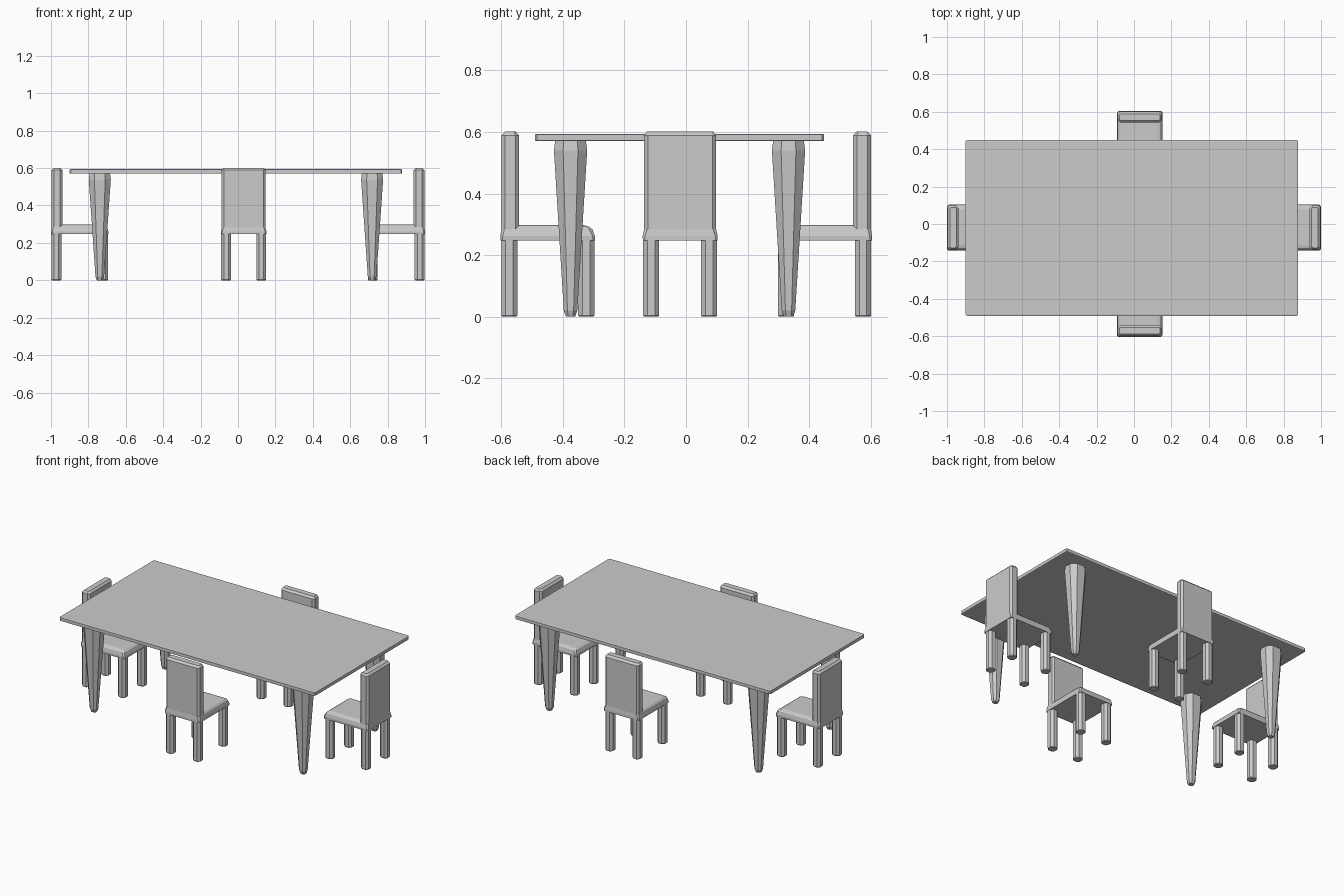
import bpy, bmesh
from math import radians
from mathutils import Matrix

if "Cube" in bpy.data.objects:
    bpy.data.objects.remove(bpy.data.objects["Cube"])


def loft(name, rings, place=Matrix.Identity(4)):
    """Stack chamfered rectangles (x0, x1, y0, y1, z, chamfer) into a solid."""
    bm = bmesh.new()
    loops = []
    for x0, x1, y0, y1, z, c in rings:
        outline = [(x0 + c, y0), (x1 - c, y0), (x1, y0 + c), (x1, y1 - c),
                   (x1 - c, y1), (x0 + c, y1), (x0, y1 - c), (x0, y0 + c)]
        loops.append([bm.verts.new((x, y, z)) for x, y in outline])
    for low, high in zip(loops, loops[1:]):
        for i in range(8):
            j = (i + 1) % 8
            bm.faces.new((low[i], low[j], high[j], high[i]))
    bm.faces.new(loops[0][::-1])
    bm.faces.new(loops[-1])
    mesh = bpy.data.meshes.new(name)
    bm.to_mesh(mesh)
    bm.free()
    obj = bpy.data.objects.new(name, mesh)
    obj.matrix_world = place
    bpy.context.collection.objects.link(obj)
    return obj


def centred(x, y, hx, hy, z, c):
    return (x - hx, x + hx, y - hy, y + hy, z, c)


# Table top
cx, cy = -0.011, -0.021
loft("table_top", [
    centred(cx, cy, 0.882, 0.463, 0.570, 0.005),
    centred(cx, cy, 0.889, 0.470, 0.572, 0.007),
    centred(cx, cy, 0.889, 0.470, 0.592, 0.007),
    centred(cx, cy, 0.882, 0.463, 0.594, 0.005)])

# Tapered table legs
for side, x in (("left", -0.739), ("right", 0.717)):
    for end, y in (("front", -0.375), ("back", 0.333)):
        loft(f"table_leg_{end}_{side}", [
            centred(x, y, 0.016, 0.015, 0.000, 0.008),
            centred(x, y, 0.023, 0.022, 0.020, 0.012),
            centred(x, y, 0.059, 0.054, 0.540, 0.030),
            centred(x, y, 0.055, 0.050, 0.571, 0.028)])


def chair(label, x, y, angle):
    """Chair with its back along local y = 0 and its seat towards +y."""
    place = Matrix.Translation((x, y, 0)) @ Matrix.Rotation(radians(angle), 4, 'Z')
    # Seat with rounded upper edge
    loft(f"{label}_seat", [
        (-0.121, 0.121, 0.000, 0.307, 0.248, 0.006),
        (-0.122, 0.122, 0.000, 0.307, 0.262, 0.008),
        (-0.117, 0.117, 0.003, 0.299, 0.284, 0.010),
        (-0.108, 0.108, 0.010, 0.285, 0.294, 0.010),
        (-0.096, 0.096, 0.020, 0.270, 0.297, 0.010)], place)
    # Backrest with chamfered top
    loft(f"{label}_backrest", [
        (-0.117, 0.117, 0.003, 0.061, 0.252, 0.012),
        (-0.117, 0.117, 0.003, 0.061, 0.589, 0.012),
        (-0.108, 0.108, 0.015, 0.050, 0.601, 0.006)], place)
    # Legs
    for side, lx in (("left", -0.094), ("right", 0.094)):
        for end, ly in (("rear", 0.029), ("front", 0.279)):
            loft(f"{label}_leg_{end}_{side}", [
                centred(lx, ly, 0.023, 0.023, 0.000, 0.012),
                centred(lx, ly, 0.026, 0.026, 0.004, 0.014),
                centred(lx, ly, 0.026, 0.026, 0.255, 0.014)], place)


# One chair on each side of the table
chair("front_chair", 0.030, -0.603, 0)
chair("right_chair", 1.000, -0.019, 90)
chair("back_chair", 0.030, 0.604, 180)
chair("left_chair", -1.000, -0.019, -90)
